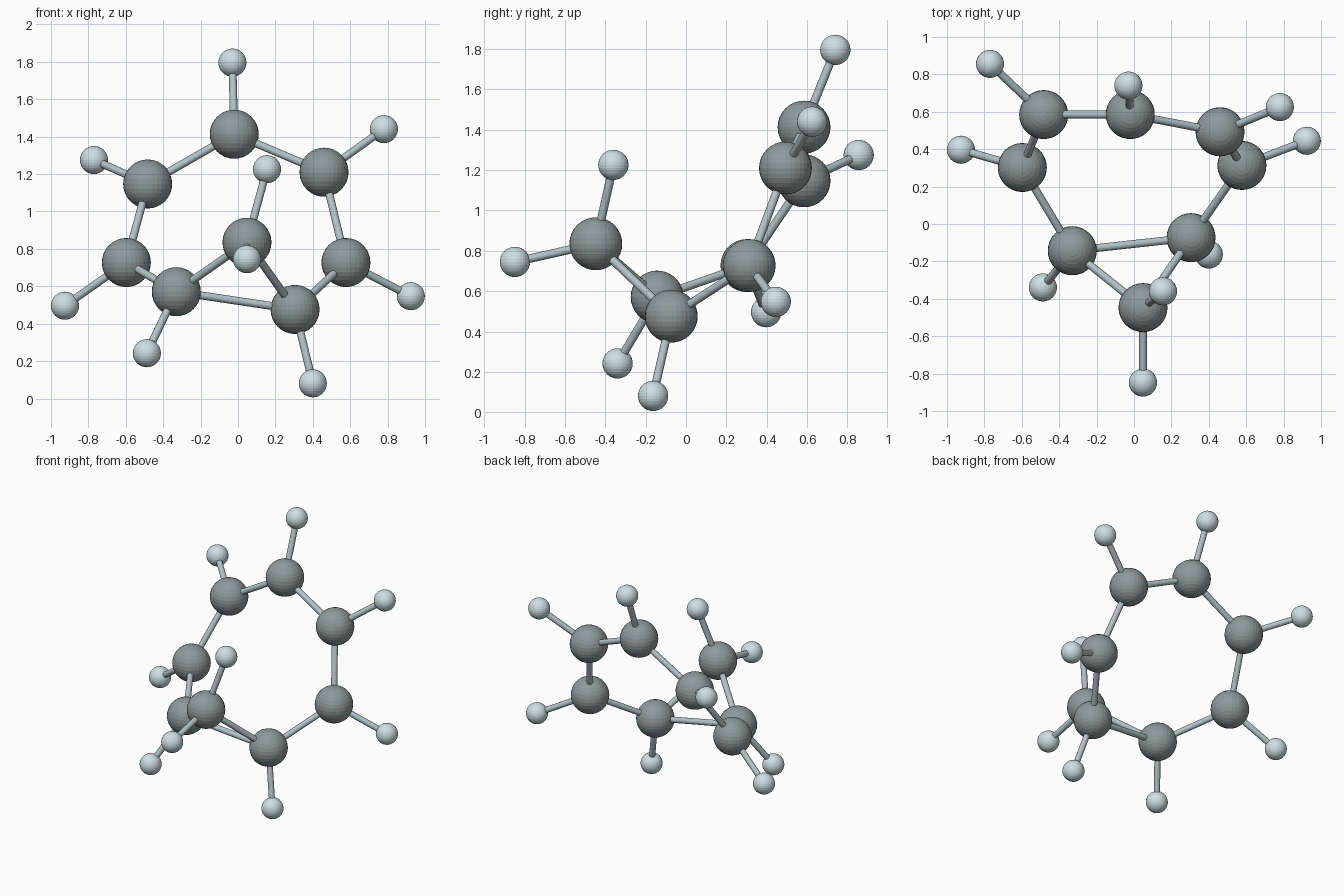
import bpy
from mathutils import Vector

if "Cube" in bpy.data.objects:
    bpy.data.objects.remove(bpy.data.objects["Cube"])

CARBON_R, HYDROGEN_R, BOND_R = 0.131, 0.075, 0.021


def material(name, rgb):
    m = bpy.data.materials.new(name)
    m.diffuse_color = (*rgb, 1)
    m.use_nodes = True
    m.node_tree.nodes["Principled BSDF"].inputs["Base Color"].default_value = m.diffuse_color
    return m


CARBON = material("dark_grey", (0.27, 0.32, 0.33))
HYDROGEN = material("pale_grey", (0.62, 0.74, 0.77))
BOND = material("mid_grey", (0.45, 0.54, 0.57))


def atom(name, pos, radius, mat):
    bpy.ops.mesh.primitive_uv_sphere_add(segments=32, ring_count=16,
                                         radius=radius, location=pos)
    ob = bpy.context.object
    ob.name = name
    ob.data.materials.append(mat)


def bond(name, a, b):
    a, b = Vector(a), Vector(b)
    d = b - a
    bpy.ops.mesh.primitive_cylinder_add(
        vertices=16, radius=BOND_R, depth=d.length, location=(a + b) / 2,
        rotation=d.to_track_quat('Z', 'Y').to_euler())
    ob = bpy.context.object
    ob.name = name
    ob.data.materials.append(BOND)
    bpy.ops.object.shade_smooth_by_angle()


# Seven-membered ring in order, each carbon with its hydrogen
ring = [
    ((-0.02, 0.585, 1.413), (-0.03, 0.74, 1.796)),
    ((0.46, 0.493, 1.21), (0.78, 0.625, 1.44)),
    ((0.577, 0.313, 0.727), (0.924, 0.445, 0.547)),
    ((0.305, -0.073, 0.476), (0.40, -0.163, 0.081)),
    ((-0.33, -0.143, 0.571), (-0.487, -0.339, 0.242)),
    ((-0.597, 0.302, 0.727), (-0.925, 0.397, 0.496)),
    ((-0.483, 0.585, 1.147), (-0.77, 0.856, 1.275)),
]
for i, (c, h) in enumerate(ring):
    atom(f"ring_carbon_{i}", c, CARBON_R, CARBON)
    atom(f"ring_hydrogen_{i}", h, HYDROGEN_R, HYDROGEN)
    bond(f"hydrogen_bond_{i}", c, h)
    bond(f"ring_bond_{i}", c, ring[(i + 1) % len(ring)][0])

# Bridging carbon closing the three-membered ring, with two hydrogens
bridge = (0.048, -0.447, 0.835)
atom("bridge_carbon", bridge, CARBON_R, CARBON)
for i in (3, 4):
    bond(f"bridge_bond_{i}", bridge, ring[i][0])
for i, h in enumerate([(0.155, -0.36, 1.226), (0.048, -0.848, 0.745)]):
    atom(f"bridge_hydrogen_{i}", h, HYDROGEN_R, HYDROGEN)
    bond(f"bridge_hydrogen_bond_{i}", bridge, h)
